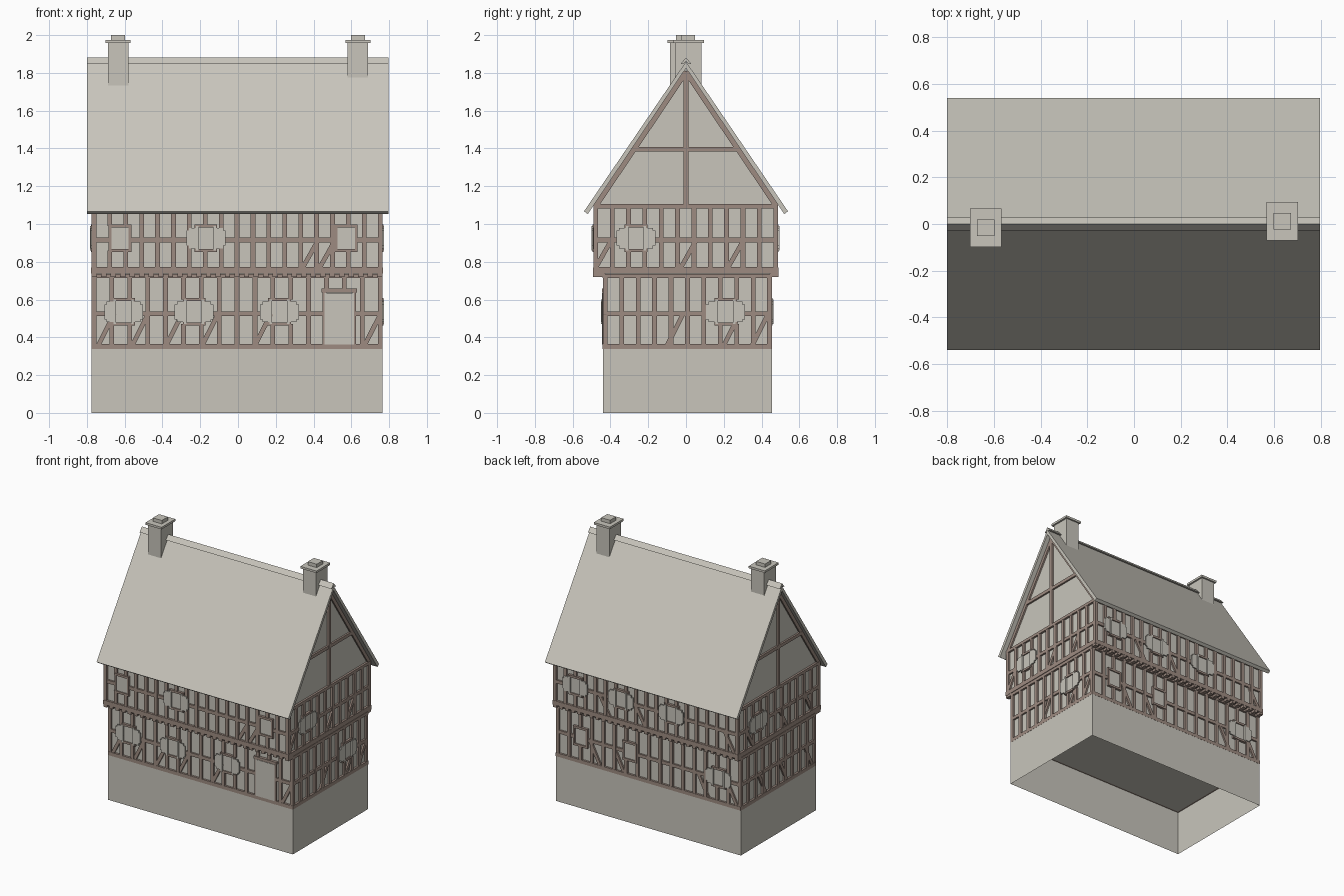
import bpy, bmesh
from mathutils import Vector

cube = bpy.data.objects.get("Cube")
if cube:
    bpy.data.objects.remove(cube)


def material(name, rgb):
    m = bpy.data.materials.new(name)
    m.use_nodes = True
    m.diffuse_color = (*rgb, 1)
    m.node_tree.nodes["Principled BSDF"].inputs["Base Color"].default_value = (*rgb, 1)
    return m


PLASTER = material("warm_grey_plaster", (0.58, 0.56, 0.5))
TIMBER = material("brown_timber", (0.34, 0.26, 0.22))

# House outline: outer timber faces
X0, X1 = -0.775, 0.765
LOW0, LOW1 = -0.44, 0.455
UP0, UP1 = -0.49, 0.487
INSET = -0.014


class Part:
    """Collects prisms into one mesh object."""

    def __init__(self, name, mat, place=lambda u, z, d: (u, d, z)):
        self.name, self.mat, self.place = name, mat, place
        self.bm = bmesh.new()

    def prism(self, outline, d0, d1):
        a = [self.bm.verts.new(self.place(u, z, d0)) for u, z in outline]
        b = [self.bm.verts.new(self.place(u, z, d1)) for u, z in outline]
        self.bm.faces.new(a)
        self.bm.faces.new(b[::-1])
        n = len(a)
        for i in range(n):
            j = (i + 1) % n
            self.bm.faces.new((a[j], a[i], b[i], b[j]))

    def box(self, u0, u1, z0, z1, d0, d1):
        self.prism([(u0, z0), (u1, z0), (u1, z1), (u0, z1)], d0, d1)

    def beam(self, p, q, width, d0, d1):
        p, q = Vector(p), Vector(q)
        s = (q - p).normalized().orthogonal() * width / 2
        self.prism([p - s, q - s, q + s, p + s], d0, d1)

    def finish(self):
        bmesh.ops.recalc_face_normals(self.bm, faces=self.bm.faces)
        me = bpy.data.meshes.new(self.name)
        self.bm.to_mesh(me)
        self.bm.free()
        me.materials.append(self.mat)
        ob = bpy.data.objects.new(self.name, me)
        bpy.context.collection.objects.link(ob)
        return ob


def along_x(u, z, d):
    return (d, u, z)


# Open-bottomed stone base
base = Part("stone_base", PLASTER)
base.box(X0, X1, 0, 0.34, LOW0, LOW1)
bmesh.ops.recalc_face_normals(base.bm, faces=base.bm.faces)
bottom = [f for f in base.bm.faces if f.calc_center_median().z < 0.01]
bmesh.ops.delete(base.bm, geom=bottom, context="FACES")
base.finish()

# Plaster walls, the upper one with its gables
walls = Part("lower_walls", PLASTER, along_x)
walls.box(LOW0 - INSET, LOW1 + INSET, 0.335, 0.745, X0 - INSET, X1 + INSET)
walls.finish()
walls = Part("upper_walls", PLASTER, along_x)
walls.prism([(UP0 - INSET, 0.745), (UP1 + INSET, 0.745), (UP1 + INSET, 1.1),
             (0, 1.815), (UP0 - INSET, 1.1)], X0 - INSET, X1 + INSET)
walls.finish()


def facade(name, place, u0, u1, zs, spaces, windows, braces, door=None):
    """Timber frame, windows and door of one storey on one side.
    windows: (centre, has_shutters)."""
    sill, rail, top = zs
    t = Part(name + "_timbers", TIMBER, place)
    p = Part(name + "_windows", PLASTER, place)
    in_, w = INSET - 0.004, 0.0125
    z0, z1 = rail - 0.055, rail + 0.075
    step = (u1 - u0 - 2 * w) / spaces
    gaps = [(c - 0.06, c + 0.06, z0, z1) for c, _ in windows]
    if door:
        gaps.append((door[0], door[1], sill, 0.64))

    # Posts, broken where an opening crosses them
    for i in range(spaces + 1):
        u = u0 + w + i * step
        cuts = [(a, b) for g0, g1, a, b in gaps if g0 < u < g1]
        z = sill
        for a, b in cuts:
            if a > z:
                t.box(u - w, u + w, z, a, in_, 0)
            z = b
        t.box(u - w, u + w, z, top, in_, 0)

    # Horizontal rails
    t.box(u0, u1, sill, sill + 0.027, in_, 0.001)
    t.box(u0, u1, top - 0.022, top, in_, 0.001)
    start = u0
    for g0, g1, _, _ in sorted(gaps):
        t.box(start, g0, rail - w, rail + w, in_, -0.001)
        start = g1
    t.box(start, u1, rail - w, rail + w, in_, -0.001)

    # Short slanted braces below the rail
    for u in braces:
        t.beam((u, sill + 0.02), (u + 0.085, rail), 0.024, in_, -0.002)

    # Windows: timber surround, raised casing, recessed pane, notched shutters
    for c, shutters in windows:
        for s in (-1, 1):
            t.box(*sorted((c + s * 0.046, c + s * 0.06)), z0, z1, in_, 0.003)
        t.box(c - 0.06, c + 0.06, z1 - 0.008, z1 + 0.008, in_, 0.004)
        t.box(c - 0.06, c + 0.06, z0 - 0.008, z0 + 0.008, in_, 0.004)
        p.box(c - 0.047, c + 0.047, z0 + 0.007, z1 - 0.007, in_, -0.004)
        if shutters:
            for s in (-1, 1):
                p.box(*sorted((c + s * 0.04, c + s * 0.053)), z0, z1, in_, 0.009)
                p.prism([(c + s * a, z0 + b) for a, b in
                         ((0.052, 0.01), (0.09, 0.01), (0.09, 0.025), (0.103, 0.025),
                          (0.103, 0.105), (0.09, 0.105), (0.09, 0.12), (0.052, 0.12))],
                        -0.002, 0.007)

    # Door with jambs and lintel
    if door:
        a, b = door
        p.box(a, b, sill + 0.025, 0.635, in_, 0.004)
        for u in (a, b):
            t.box(u - 0.01, u + 0.01, sill, 0.645, in_, 0.002)
        t.box(a - 0.015, b + 0.015, 0.638, 0.658, in_, 0.006)
    t.finish()
    p.finish()


LOW_Z, UP_Z = (0.337, 0.525, 0.735), (0.745, 0.915, 1.105)


def front(y):
    return lambda u, z, d: (u, y - d, z)


def back(y):
    return lambda u, z, d: (u, y + d, z)


def left(u, z, d):
    return (X1 + d, u, z)


def right(u, z, d):
    return (X0 - d, u, z)


facade("front_lower", front(LOW0), X0, X1, LOW_Z, 16,
       [(-0.605, True), (-0.232, True), (0.22, True)],
       [-0.74, -0.56, -0.38, -0.19, 0.09, 0.67], door=(0.458, 0.615))
facade("front_upper", front(UP0), X0, X1, UP_Z, 18,
       [(-0.625, False), (-0.17, True), (0.573, False)], [0.34, 0.43])
facade("back_lower", back(LOW1), X0, X1, LOW_Z, 16,
       [(0.56, False), (0.15, False), (-0.59, True)], [-0.74, -0.5, 0.2, 0.4])
facade("back_upper", back(UP1), X0, X1, UP_Z, 18,
       [(0.58, True), (0.2, True), (-0.22, True)], [-0.74, 0.0, 0.3])
facade("left_lower", left, LOW0, LOW1, LOW_Z, 10, [(0.21, True)], [-0.1, 0.2, 0.35])
facade("left_upper", left, UP0, UP1, UP_Z, 11, [(-0.265, True)], [-0.48, -0.03, 0.22])
facade("right_lower", right, LOW0, LOW1, LOW_Z, 10, [], [-0.4, -0.1, 0.15])
facade("right_upper", right, UP0, UP1, UP_Z, 11, [(0.25, True)], [-0.4, -0.1, 0.3])

# Gable timbers: king post, collar beam and rafters
for name, place in (("left_gable_timbers", left), ("right_gable_timbers", right)):
    g = Part(name, TIMBER, place)
    g.box(-0.0125, 0.0125, 1.1, 1.81, INSET - 0.004, 0)
    g.box(-0.285, 0.285, 1.383, 1.408, INSET - 0.004, -0.001)
    for s in (-1, 1):
        g.beam((s * 0.475, 1.1), (0, 1.805), 0.028, INSET - 0.004, -0.002)
    g.finish()

# Jetty beams with a row of joist ends beneath
jetty = Part("jetty_beams", TIMBER)
jetty.box(X0 - 0.002, X1 + 0.002, 0.738, 0.77, UP0 - 0.003, UP1 + 0.003)
jetty.finish()
joists = Part("joist_ends", TIMBER)
count = 31
for i in range(count):
    x = X0 + 0.014 + i * (X1 - X0 - 0.028) / (count - 1)
    joists.box(x - 0.014, x + 0.014, 0.72, 0.74, UP0 - 0.002, LOW0 + 0.01)
    joists.box(x - 0.014, x + 0.014, 0.72, 0.74, LOW1 - 0.01, UP1 + 0.002)
joists.finish()

# Roof slabs and ridge cap
half = [(0, 1.86), (0.54, 1.067), (0.52, 1.053), (0, 1.825)]
for side, s in (("front", -1), ("back", 1)):
    roof = Part(side + "_roof", PLASTER, along_x)
    roof.prism([(s * y, z) for y, z in half], -0.8, 0.797)
    roof.finish()
ridge = Part("ridge_cap", PLASTER, along_x)
ridge.prism([(-0.028, 1.848), (0, 1.881), (0.028, 1.848), (0.014, 1.848),
             (0, 1.862), (-0.014, 1.848)], -0.8, 0.797)
ridge.finish()

# Chimneys with slab cap and pot
for name, x, y in (("right_chimney", -0.635, -0.016), ("left_chimney", 0.635, 0.012)):
    c = Part(name, PLASTER)
    for rx, ry, z0, z1 in ((0.054, 0.07, 1.65, 1.96), (0.067, 0.082, 1.958, 1.974),
                           (0.037, 0.036, 1.972, 2.0)):
        c.box(x - rx, x + rx, z0, z1, y - ry, y + ry)
    c.finish()
